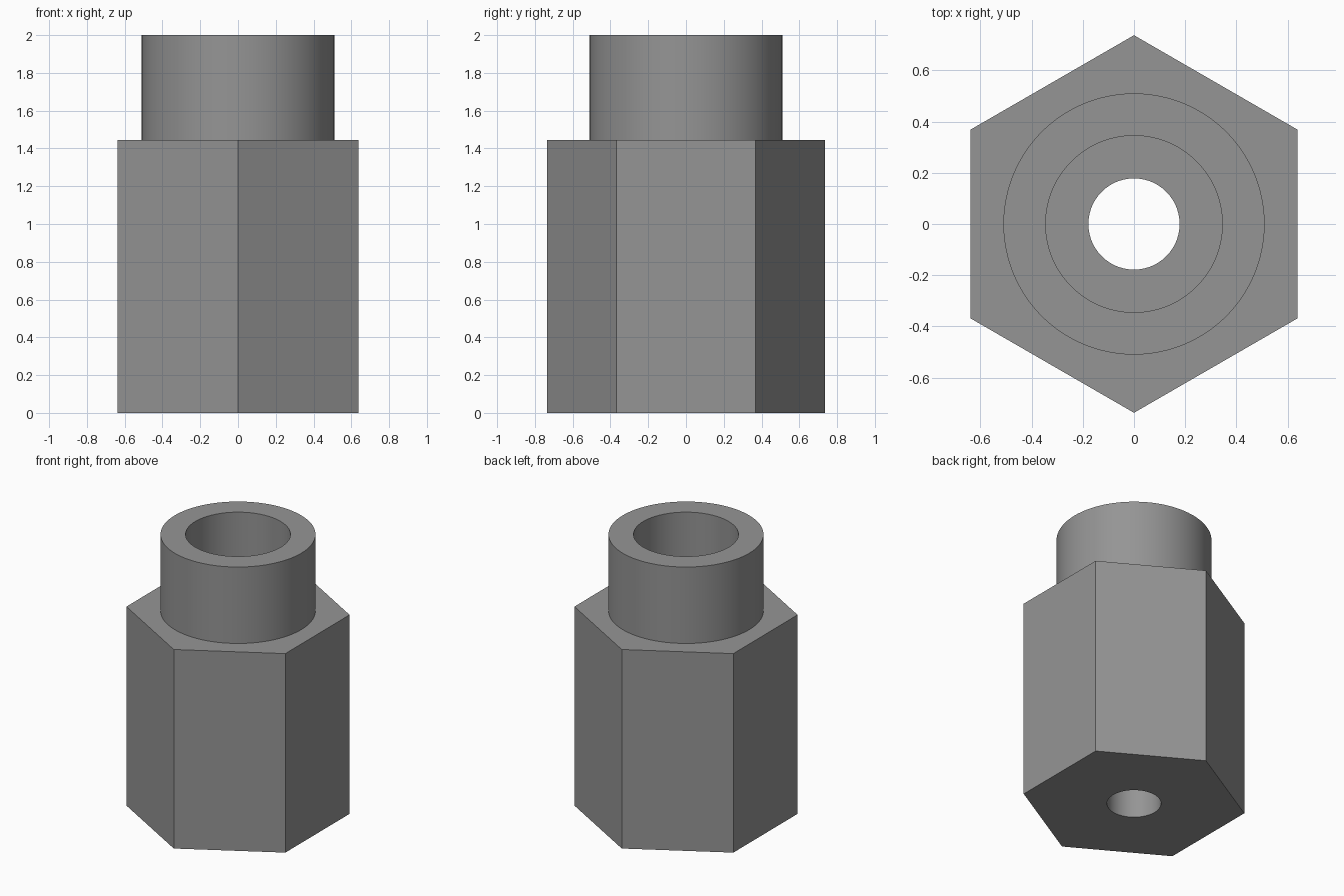
import bpy
import math

if "Cube" in bpy.data.objects:
    bpy.data.objects.remove(bpy.data.objects["Cube"])

HEX_R, HEX_H = 0.737, 1.445
COLLAR_R, TOP = 0.51, 2.0
BORE_R, BORE_FLOOR = 0.345, 1.0
HOLE_R = 0.178
SEGMENTS = 96

steel = bpy.data.materials.new("grey metal")
steel.diffuse_color = (0.30, 0.30, 0.30, 1)
steel.use_nodes = True
steel.node_tree.nodes["Principled BSDF"].inputs["Base Color"].default_value = steel.diffuse_color


def prism(name, radius, z0, z1, sides=SEGMENTS, turn=0.0):
    """Upright prism or cylinder between two heights."""
    bpy.ops.mesh.primitive_cylinder_add(
        vertices=sides, radius=radius, depth=z1 - z0,
        location=(0, 0, (z0 + z1) / 2), rotation=(0, 0, turn))
    obj = bpy.context.object
    obj.name = name
    obj.data.materials.append(steel)
    return obj


def combine(target, tool, operation):
    """Apply a boolean and discard the tool object."""
    mod = target.modifiers.new(tool.name, 'BOOLEAN')
    mod.operation = operation
    mod.solver = 'EXACT'
    mod.object = tool
    bpy.ops.object.select_all(action='DESELECT')
    target.select_set(True)
    bpy.context.view_layer.objects.active = target
    bpy.ops.object.modifier_apply(modifier=mod.name)
    bpy.data.objects.remove(tool, do_unlink=True)


# Hexagonal body, corners on the y axis
body = prism("hex_fitting", HEX_R, 0, HEX_H, 6)

# Round collar, rooted inside the body
combine(body, prism("collar", COLLAR_R, HEX_H - 0.2, TOP), 'UNION')

# Wide bore from the top and narrow hole right through
combine(body, prism("wide_bore", BORE_R, BORE_FLOOR, TOP + 0.1), 'DIFFERENCE')
combine(body, prism("through_hole", HOLE_R, -0.1, TOP + 0.2), 'DIFFERENCE')

# Smooth round walls, crisp edges
bpy.ops.object.shade_smooth_by_angle(angle=math.radians(30))
